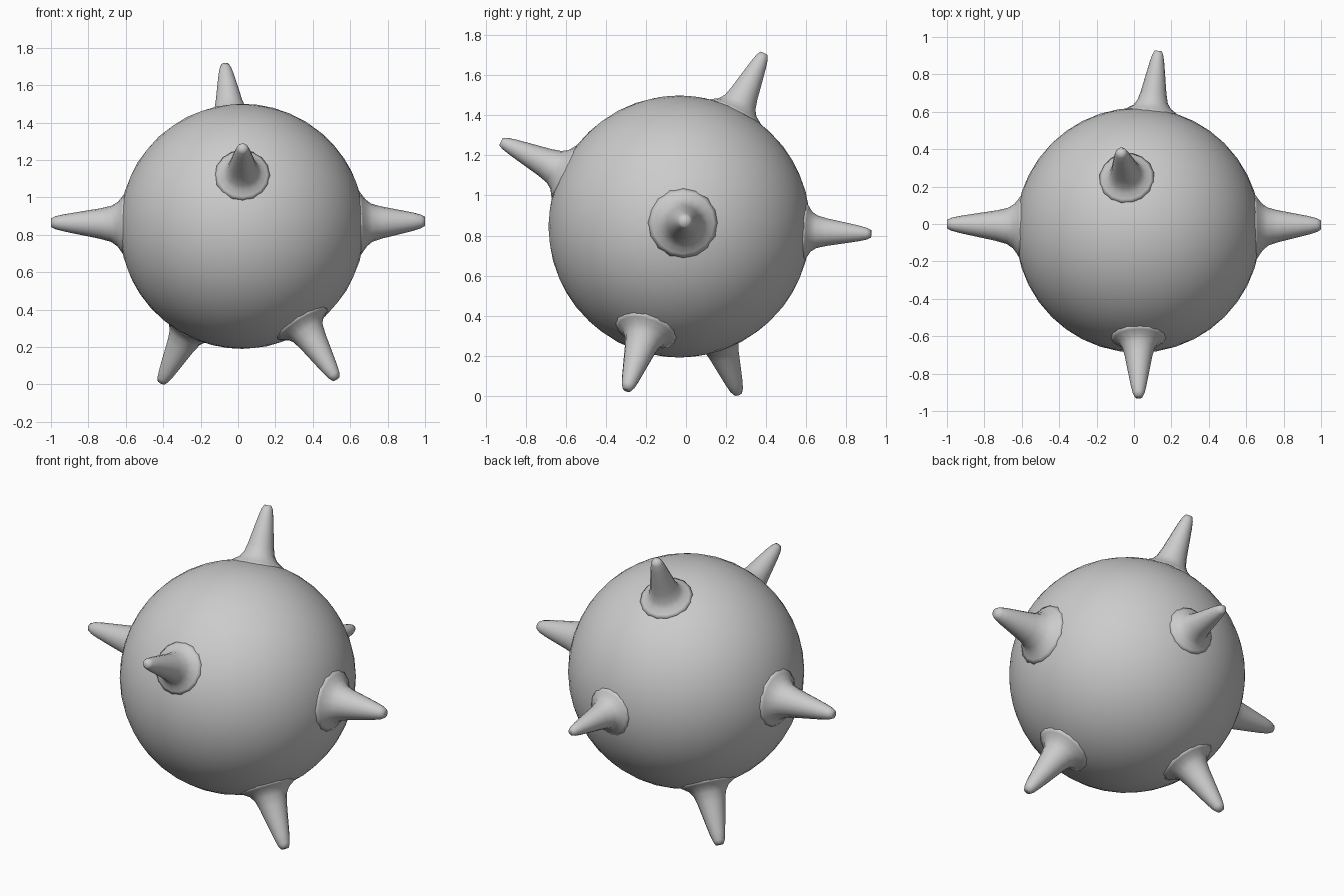
import bpy, bmesh, math
from mathutils import Vector

if "Cube" in bpy.data.objects:
    bpy.data.objects.remove(bpy.data.objects["Cube"])

CENTER = Vector((0.022, -0.033, 0.845))
RADIUS = 0.655
SIDES = 16

# Spike tips and thickness factors
SPIKES = {
    "top_spike": ((-0.07, 0.39, 1.71), 0.85),
    "front_spike": ((0.025, -0.925, 1.27), 0.85),
    "right_spike": ((1.0, -0.005, 0.872), 1.0),
    "left_spike": ((-1.0, 0.0, 0.865), 0.95),
    "back_spike": ((0.13, 0.925, 0.808), 0.8),
    "lower_right_spike": ((0.525, -0.295, 0.03), 0.9),
    "lower_left_spike": ((-0.41, 0.26, 0.01), 0.9),
}

# Flared spike profile: (fraction of length above the ball, radius)
PROFILE = [(0.03, 0.125), (0.12, 0.102), (0.28, 0.086), (0.45, 0.074),
           (0.62, 0.062), (0.8, 0.049), (0.93, 0.037), (1.0, 0.024)]


def make_object(name, bm):
    bmesh.ops.recalc_face_normals(bm, faces=bm.faces)
    mesh = bpy.data.meshes.new(name)
    bm.to_mesh(mesh)
    bm.free()
    mesh.polygons.foreach_set("use_smooth", [True] * len(mesh.polygons))
    obj = bpy.data.objects.new(name, mesh)
    bpy.context.collection.objects.link(obj)
    return obj


def make_spike(name, tip, thick):
    axis = Vector(tip) - CENTER
    length = axis.length - RADIUS
    # Foot rings hug the ball so the flare blends into it
    rings = [(math.sqrt(RADIUS ** 2 - r * r) + lift, r)
             for r, lift in ((0.185 * thick, -0.006), (0.155 * thick, 0.006))]
    rings += [(RADIUS + t * length, r * thick) for t, r in PROFILE]
    bm = bmesh.new()
    loops = []
    for h, r in rings:
        loops.append([bm.verts.new((r * math.cos(a), r * math.sin(a), h))
                      for a in (math.tau * i / SIDES for i in range(SIDES))])
    for low, high in zip(loops, loops[1:]):
        for i in range(SIDES):
            j = (i + 1) % SIDES
            bm.faces.new((low[i], low[j], high[j], high[i]))
    bm.faces.new(loops[-1])
    bm.faces.new(loops[0][::-1])
    obj = make_object(name, bm)
    obj.location = CENTER
    obj.rotation_euler = axis.to_track_quat('Z', 'Y').to_euler()


# Round body
body = bmesh.new()
bmesh.ops.create_icosphere(body, subdivisions=4, radius=RADIUS)
make_object("ball_body", body).location = CENTER

# Spikes pointing straight out of the body
for name, (tip, thick) in SPIKES.items():
    make_spike(name, tip, thick)
